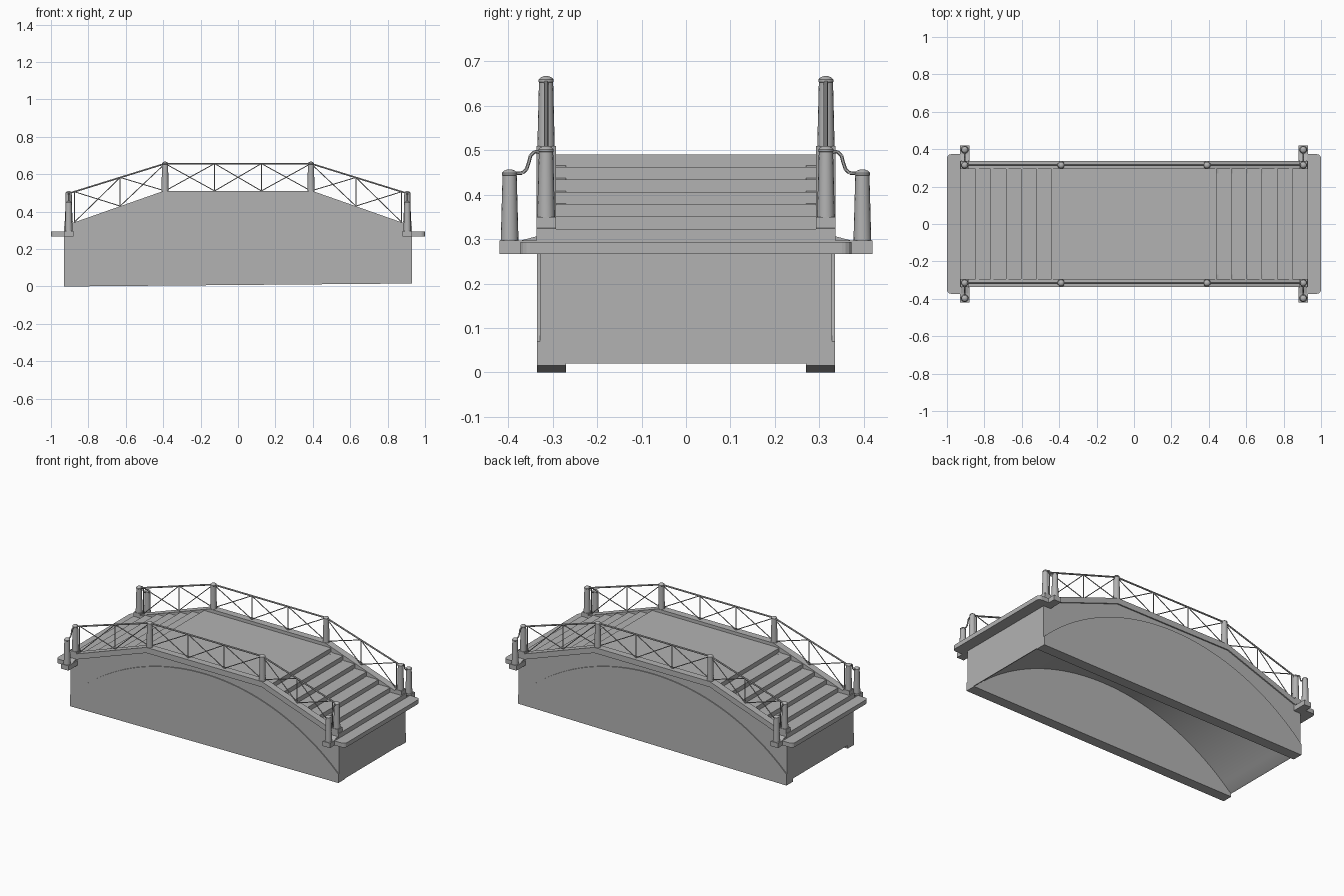
import bpy, bmesh, math
from mathutils import Vector

cube = bpy.data.objects.get("Cube")
if cube:
    bpy.data.objects.remove(cube, do_unlink=True)

stone = bpy.data.materials.new("grey_stone")
stone.use_nodes = True
GREY = (0.45, 0.45, 0.45, 1)
stone.diffuse_color = GREY
stone.node_tree.nodes["Principled BSDF"].inputs["Base Color"].default_value = GREY


def add_object(name, bm, smooth=False):
    bmesh.ops.recalc_face_normals(bm, faces=bm.faces[:])
    mesh = bpy.data.meshes.new(name)
    bm.to_mesh(mesh)
    bm.free()
    mesh.materials.append(stone)
    obj = bpy.data.objects.new(name, mesh)
    bpy.context.collection.objects.link(obj)
    if smooth:
        bpy.ops.object.select_all(action='DESELECT')
        obj.select_set(True)
        bpy.context.view_layer.objects.active = obj
        bpy.ops.object.shade_smooth_by_angle(angle=math.radians(35))
    return obj


def prism(name, pts, lo, hi, axis='y', smooth=False):
    """Extrude an outline (x, z) along y, or (y, z) along x."""
    bm = bmesh.new()
    place = (lambda p, d: (p[0], d, p[1])) if axis == 'y' else (lambda p, d: (d, p[0], p[1]))
    face = bm.faces.new([bm.verts.new(place(p, lo)) for p in pts])
    new = bmesh.ops.extrude_face_region(bm, geom=[face])["geom"]
    shift = (0, hi - lo, 0) if axis == 'y' else (hi - lo, 0, 0)
    bmesh.ops.translate(bm, vec=shift, verts=[v for v in new if isinstance(v, bmesh.types.BMVert)])
    return add_object(name, bm, smooth)


def box(name, x0, x1, y0, y1, z0, z1, round_corners=0):
    bm = bmesh.new()
    bmesh.ops.create_cube(bm, size=1)
    for v in bm.verts:
        v.co = (x1 if v.co.x > 0 else x0, y1 if v.co.y > 0 else y0, z1 if v.co.z > 0 else z0)
    if round_corners:
        upright = [e for e in bm.edges if abs(e.verts[0].co.z - e.verts[1].co.z) > 0.001]
        bmesh.ops.bevel(bm, geom=upright, offset=round_corners, segments=4, profile=0.5, affect='EDGES')
    return add_object(name, bm)


def post(name, x, y, z0, z1, r=0.02):
    """Tapered round post with a slightly overhanging domed cap."""
    t = 0.8 * r
    profile = [(r, z0), (t, z1 - 0.014), (t * 1.08, z1 - 0.013), (t * 1.08, z1 - 0.008),
               (t * 0.75, z1 - 0.003), (t * 0.3, z1)]
    bm = bmesh.new()
    n = 16
    rings = [[bm.verts.new((x + pr * math.cos(math.tau * i / n), y + pr * math.sin(math.tau * i / n), z))
              for i in range(n)] for pr, z in profile]
    for a, b in zip(rings, rings[1:]):
        for i in range(n):
            j = (i + 1) % n
            bm.faces.new((a[i], a[j], b[j], b[i]))
    bm.faces.new(rings[0][::-1])
    bm.faces.new(rings[-1])
    return add_object(name, bm, True)


def bars(name, segments, r):
    """Thin round bars between pairs of points, as one object."""
    bm = bmesh.new()
    for a, b in segments:
        a, b = Vector(a), Vector(b)
        d = b - a
        made = bmesh.ops.create_cone(bm, cap_ends=True, segments=6, radius1=r, radius2=r, depth=d.length)
        turn = Vector((0, 0, 1)).rotation_difference(d).to_matrix()
        for v in made["verts"]:
            v.co = turn @ v.co + (a + b) / 2
    return add_object(name, bm, True)


def arc(half, spring, apex, n=40):
    """Circular arc points (x, z), from -half to +half."""
    rise = apex - spring
    radius = (half * half + rise * rise) / (2 * rise)
    xs = [-half + 2 * half * i / n for i in range(n + 1)]
    return [(x, apex - radius + math.sqrt(radius * radius - x * x)) for x in xs]


END = 0.93


def slope(x, top):
    """Height along the cambered line of the parapet."""
    return top - max(0, abs(x) - 0.4) * 0.352


def camber(top):
    return [(x, slope(x, top)) for x in (-END, -0.4, 0.4, END)]


# Deck, stairs and vault in one extruded section
steps = 6
riser, tread = (0.49 - 0.295) / 7, (END - 0.44) / steps
stairs = [(0.44, 0.49)]
for i in range(steps):
    z = 0.49 - riser * (i + 1)
    stairs += [(0.44 + tread * i, z), (0.44 + tread * (i + 1), z)]
top = [(-x, z) for x, z in reversed(stairs)] + stairs
vault = arc(0.92, 0.025, 0.385)
prism("deck_and_vault", [(-END, 0.02)] + vault + [(END, 0.02)] + top[::-1], -0.296, 0.296, smooth=True)

# Side walls with raised arch panels and copings
for side, s in (("right", -1), ("left", 1)):
    def span(a, b):
        return min(s * a, s * b), max(s * a, s * b)

    sill = [(END, 0.016), (-END, 0)]
    prism(side + "_wall", camber(0.48) + sill, *span(0.27, 0.329))
    prism(side + "_arch_panel", arc(END, 0.07, 0.45) + sill, *span(0.32, 0.335), smooth=True)
    prism(side + "_coping", camber(0.51) + camber(0.475)[::-1], *span(0.293, 0.337))

    # Railing bays: uprights, crossed braces and handrail
    y = s * 0.315

    def rail(x):
        return 0.657 - max(0, abs(x) - 0.39) * 0.31

    stations = [-0.875, -0.63, -0.39, -0.125, 0.125, 0.39, 0.63, 0.875]
    thin, hand = [], []
    for a, b in zip(stations, stations[1:]):
        lo_a, lo_b = slope(a, 0.511), slope(b, 0.511)
        thin += [((a, y, lo_a), (b, y, rail(b))), ((a, y, rail(a)), (b, y, lo_b))]
    for x in stations:
        thin.append(((x, y, slope(x, 0.51)), (x, y, rail(x))))
    knots = [-0.905, -0.39, 0.39, 0.905]
    for a, b in zip(knots, knots[1:]):
        hand.append(((a, y, rail(a)), (b, y, rail(b))))
    bars(side + "_railing_braces", thin, 0.0028)
    bars(side + "_handrail", hand, 0.005)

    for end, e in (("right", -1), ("left", 1)):
        tag = side + "_" + end
        x = e * 0.905
        post(tag + "_middle_post", e * 0.39, y, 0.49, 0.667)
        box(tag + "_pedestal", x - 0.022, x + 0.022, *span(0.293, 0.337), 0.28, 0.35)
        post(tag + "_end_post", x, y, 0.35, 0.51)
        # Outer post on its block, with a sloping shoulder
        box(tag + "_outer_block", x - 0.025, x + 0.025, *span(0.33, 0.42), 0.267, 0.297)
        prism(tag + "_shoulder", [(s * 0.33, 0.28), (s * 0.375, 0.28), (s * 0.375, 0.296), (s * 0.33, 0.308)],
              x - 0.02, x + 0.02, axis='x')
        post(tag + "_outer_post", x, s * 0.397, 0.297, 0.457)
        # Curved rail joining the two posts
        curve = [(0.33, 0.496), (0.341, 0.497), (0.35, 0.488), (0.354, 0.472),
                 (0.359, 0.457), (0.368, 0.449), (0.39, 0.447)]
        path = [(x, s * cy, cz) for cy, cz in curve]
        bars(tag + "_curved_rail", list(zip(path, path[1:])), 0.004)

# Landing slabs at both ends
for end, e in (("right", -1), ("left", 1)):
    xs = sorted((e * 0.89, e * 1.0))
    box(end + "_landing", xs[0], xs[1], -0.373, 0.373, 0.267, 0.294, round_corners=0.022)
